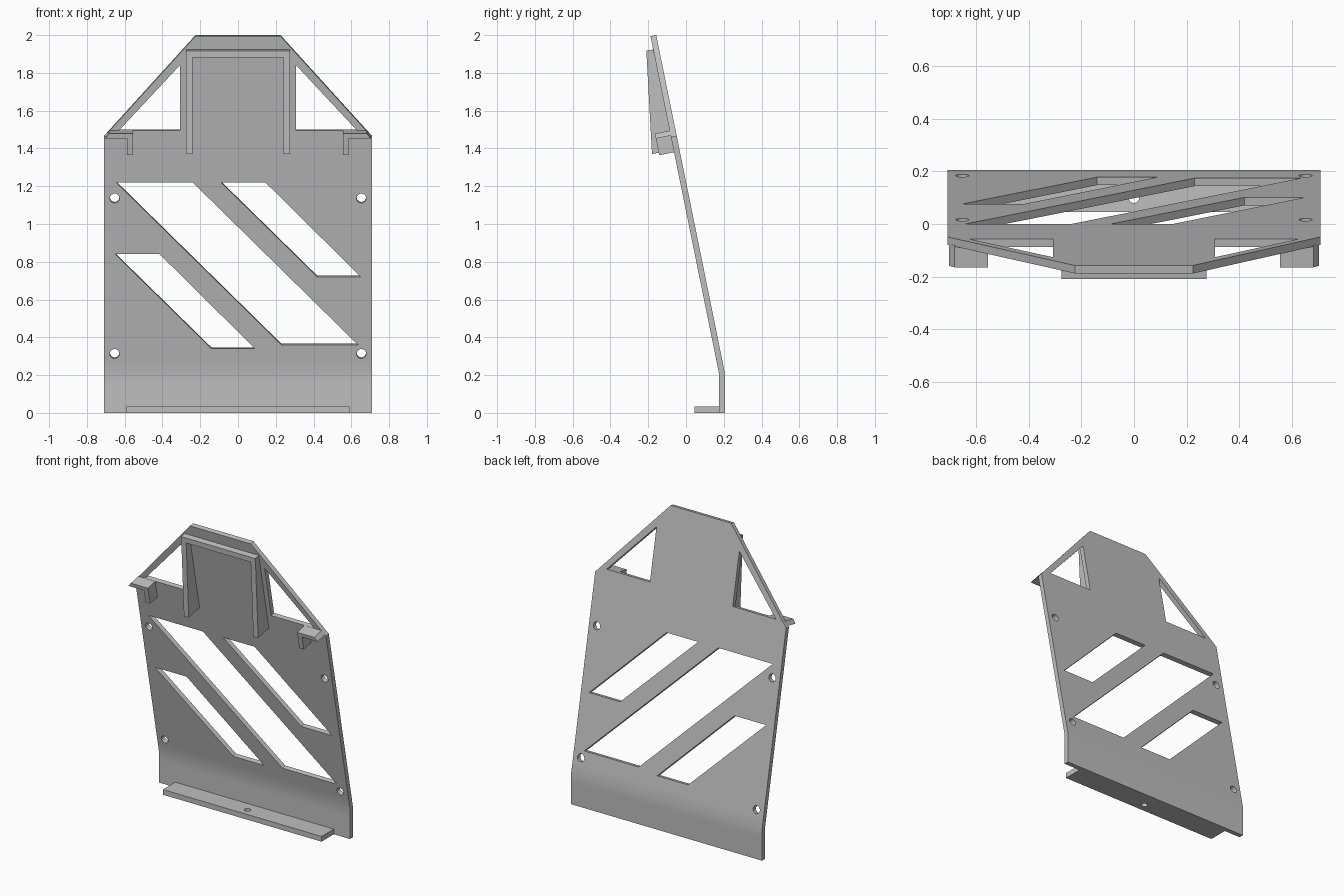
import bpy, bmesh, math
from mathutils import Vector

if "Cube" in bpy.data.objects:
    bpy.data.objects.remove(bpy.data.objects["Cube"])

grey = bpy.data.materials.new("plain_grey")
grey.diffuse_color = (0.52, 0.52, 0.52, 1)
grey.use_nodes = True
grey.node_tree.nodes["Principled BSDF"].inputs["Base Color"].default_value = grey.diffuse_color

BEND, TOP = 0.207, 1.994           # bend height and top height of the front face
SLOPE = (0.175 + 0.188) / (TOP - BEND)
LEAN = Vector((0, -1, -SLOPE)).normalized()


def on_panel(x, z, d):
    """Point on the bent panel's front face at height z, pushed forward by d."""
    if z < BEND - 1e-4:
        return Vector((x, 0.175 - d, z))
    normal = Vector((0, -1, -SLOPE / 2)) if z < BEND + 1e-4 else LEAN
    return Vector((x, 0.175 - SLOPE * (z - BEND), z)) + normal * d


def along_x(y, z, d):
    return Vector((d, y, z))


def along_z(x, y, d):
    return Vector((x, y, d))


def circle(cx, cy, r, n=24):
    return [(cx + r * math.cos(2 * math.pi * i / n),
             cy + r * math.sin(2 * math.pi * i / n)) for i in range(n)]


def slab(name, loops, d0, d1, place, cuts=()):
    """Fill an outline with holes, extrude it from d0 to d1 and place it."""
    bm = bmesh.new()
    for loop in loops:
        vs = [bm.verts.new((u, v, 0)) for u, v in loop]
        for a, b in zip(vs, vs[1:] + vs[:1]):
            bm.edges.new((a, b))
    bmesh.ops.triangle_fill(bm, use_beauty=True, edges=bm.edges[:], normal=(0, 0, 1))
    for h in cuts:
        bmesh.ops.bisect_plane(bm, geom=bm.verts[:] + bm.edges[:] + bm.faces[:],
                               plane_co=(0, h, 0), plane_no=(0, 1, 0))
    ext = bmesh.ops.extrude_face_region(bm, geom=bm.faces[:])["geom"]
    for v in ext:
        if isinstance(v, bmesh.types.BMVert):
            v.co.z = 1
    for v in bm.verts:
        v.co = place(v.co.x, v.co.y, d1 if v.co.z > 0.5 else d0)
    bmesh.ops.recalc_face_normals(bm, faces=bm.faces[:])
    me = bpy.data.meshes.new(name)
    bm.to_mesh(me)
    bm.free()
    me.materials.append(grey)
    ob = bpy.data.objects.new(name, me)
    bpy.context.collection.objects.link(ob)
    bpy.ops.object.select_all(action='DESELECT')
    ob.select_set(True)
    bpy.context.view_layer.objects.active = ob
    bpy.ops.object.shade_smooth_by_angle(angle=math.radians(30))
    return ob


def mirror(points, s):
    return [(s * u, v) for u, v in points]


# Bent back panel with slots, corner windows and screw holes
outline = [(-0.71, 0), (0.71, 0), (0.71, 1.46), (0.225, TOP), (-0.225, TOP), (-0.71, 1.46)]
slots = [
    [(-0.09, 1.22), (0.145, 1.22), (0.65, 0.72), (0.42, 0.72)],
    [(-0.645, 1.22), (-0.24, 1.22), (0.635, 0.36), (0.23, 0.36)],
    [(-0.65, 0.84), (-0.415, 0.84), (0.09, 0.34), (-0.14, 0.34)],
]
window = [(0.308, 1.84), (0.308, 1.495), (0.63, 1.495)]
windows = [mirror(window, s) for s in (-1, 1)]
holes = [circle(s * 0.653, z, 0.025) for s in (-1, 1) for z in (0.313, 1.136)]
slab("back_panel", [outline] + slots + windows + holes, -0.031, 0, on_panel,
     cuts=(0.15, BEND, 0.27))

# Bottom lip with its screw hole
lip = [(-0.59, 0.045), (0.59, 0.045), (0.59, 0.18), (-0.59, 0.18)]
slab("bottom_lip", [lip, circle(0, 0.1, 0.02)], 0, 0.035, along_z)

# Wedge-shaped holder: two side walls and a top bar
side = [(-0.21, 1.917), (-0.18, 1.37), (-0.058, 1.395), (-0.170, 1.925)]
bar = [(-0.21, 1.917), (-0.208, 1.882), (-0.163, 1.89), (-0.170, 1.925)]
for s, label in ((-1, "left"), (1, "right")):
    slab("holder_wall_" + label, [side], s * 0.24, s * 0.276, along_x)
slab("holder_top_bar", [bar], -0.24, 0.24, along_x)

# Corner hooks: a mitred shelf with a short leg below
shelf = [(0.555, 1.468), (0.703, 1.468), (0.682, 1.494), (0.555, 1.494)]
leg = [(0.555, 1.38), (0.588, 1.38), (0.588, 1.468), (0.555, 1.468)]
for s, label in ((-1, "left"), (1, "right")):
    slab("hook_shelf_" + label, [mirror(shelf, s)], -0.005, 0.08, on_panel)
    slab("hook_leg_" + label, [mirror(leg, s)], -0.005, 0.08, on_panel)
